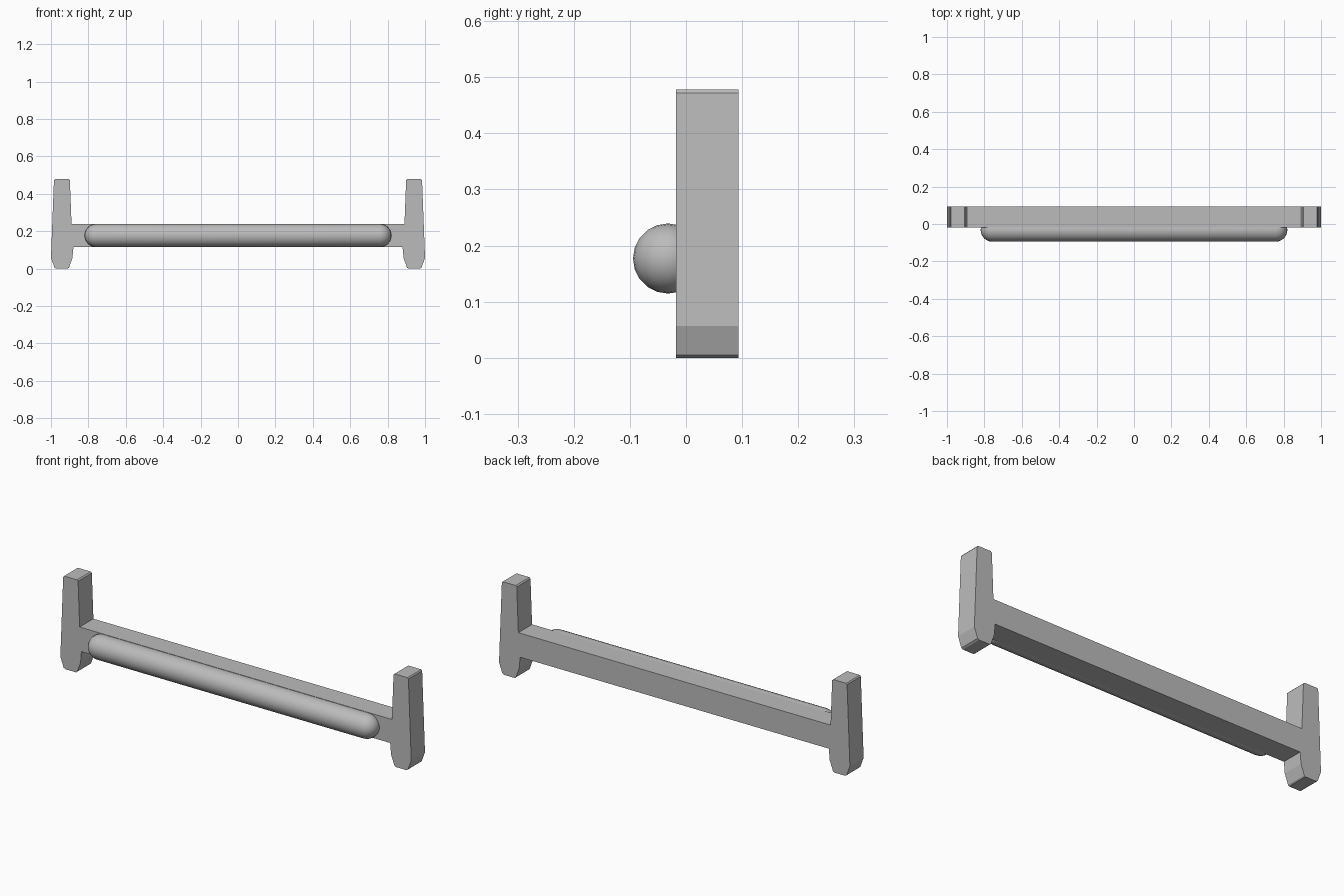
import bpy
import bmesh
from math import radians
from mathutils import Matrix

cube = bpy.data.objects.get("Cube")
if cube:
    bpy.data.objects.remove(cube, do_unlink=True)

grey = bpy.data.materials.new("plain grey")
grey.use_nodes = True
colour = (0.50, 0.50, 0.50, 1)
grey.diffuse_color = colour
grey.node_tree.nodes["Principled BSDF"].inputs["Base Color"].default_value = colour


def add_object(name, bm):
    bmesh.ops.recalc_face_normals(bm, faces=bm.faces)
    mesh = bpy.data.meshes.new(name)
    bm.to_mesh(mesh)
    bm.free()
    mesh.materials.append(grey)
    obj = bpy.data.objects.new(name, mesh)
    bpy.context.collection.objects.link(obj)
    return obj


# Frame: crossbar and two tapered end posts as one extruded outline
FRONT, BACK = -0.018, 0.094
half = [(0.88, 0.115), (0.885, 0.057), (0.904, 0.005), (0.91, 0),
        (0.972, 0), (0.981, 0.005), (1.0, 0.057), (0.984, 0.472),
        (0.979, 0.478), (0.905, 0.478), (0.899, 0.472), (0.89, 0.239)]
outline = half + [(-x, z) for x, z in reversed(half)]
bm = bmesh.new()
face = bm.faces.new([bm.verts.new((x, FRONT, z)) for x, z in outline])
grown = bmesh.ops.extrude_face_region(bm, geom=[face], use_keep_orig=True)
moved = [v for v in grown["geom"] if isinstance(v, bmesh.types.BMVert)]
bmesh.ops.translate(bm, verts=moved, vec=(0, BACK - FRONT, 0))
add_object("frame", bm)

# Rounded front bar: a sphere split at its equator and stretched along x
RADIUS, REACH = 0.0625, 0.82
bm = bmesh.new()
bmesh.ops.create_uvsphere(bm, u_segments=20, v_segments=12, radius=RADIUS)
middle = [e for e in bm.edges if all(abs(v.co.z) < 0.001 for v in e.verts)]
bmesh.ops.split_edges(bm, edges=middle)
for f in bm.faces:
    side = 1 if f.calc_center_median().z > 0 else -1
    for v in f.verts:
        v.tag = side > 0
for v in bm.verts:
    v.co.z += (REACH - RADIUS) * (1 if v.tag else -1)
rims = [e for e in bm.edges if e.is_boundary]
bmesh.ops.bridge_loops(bm, edges=rims)
bmesh.ops.transform(bm, verts=bm.verts,
                    matrix=Matrix.Translation((0, -0.032, 0.177)) @ Matrix.Rotation(radians(90), 4, "Y"))
bar = add_object("front_bar", bm)
bpy.ops.object.select_all(action="DESELECT")
bar.select_set(True)
bpy.context.view_layer.objects.active = bar
bpy.ops.object.shade_smooth_by_angle(angle=radians(40))
